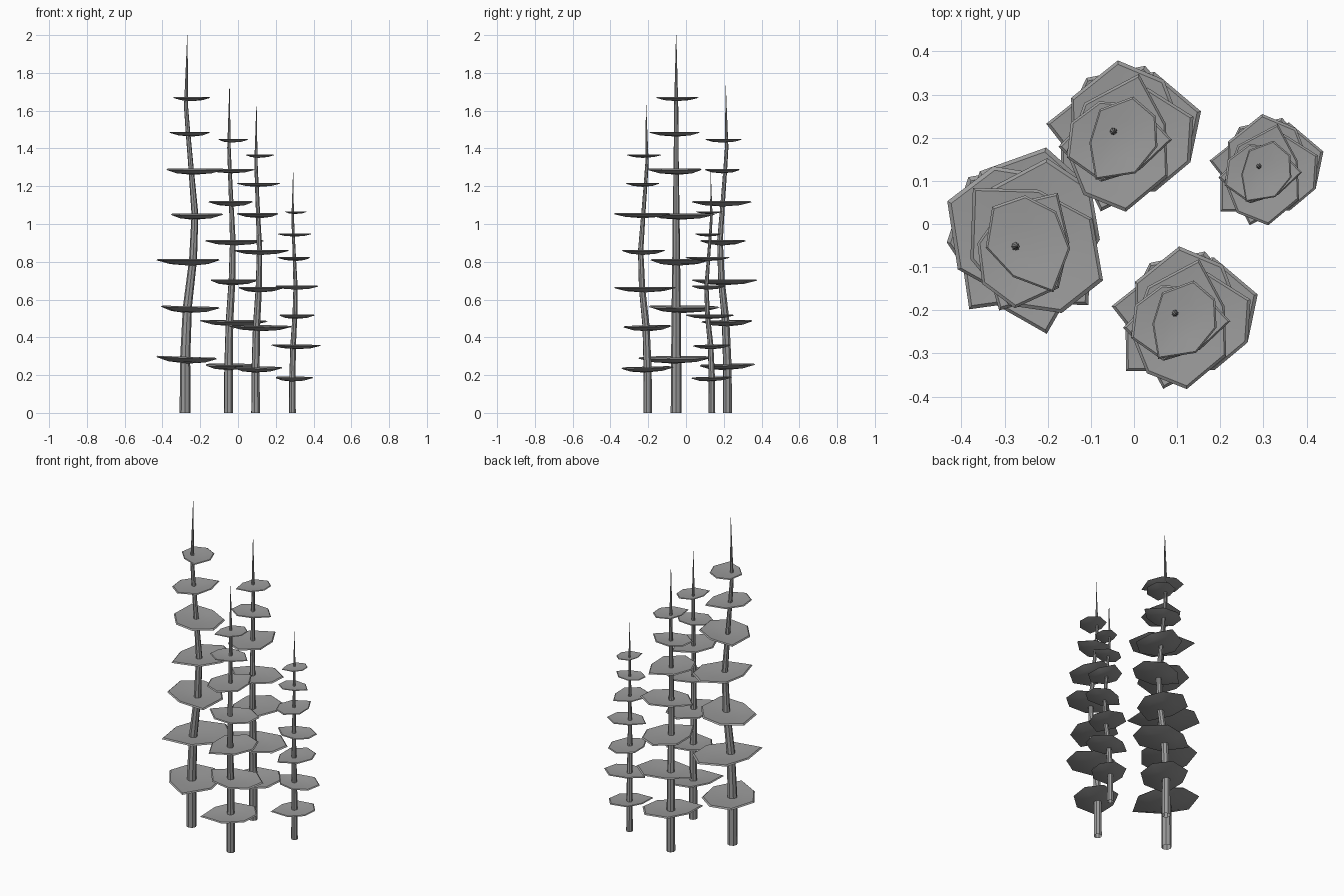
import bpy, bmesh, math
from mathutils import Matrix, Vector

if "Cube" in bpy.data.objects:
    bpy.data.objects.remove(bpy.data.objects["Cube"], do_unlink=True)

grey = bpy.data.materials.new("plain_grey")
grey.use_nodes = True
colour = (0.33, 0.33, 0.33, 1)
grey.diffuse_color = colour
grey.node_tree.nodes["Principled BSDF"].inputs["Base Color"].default_value = colour

# Trunk path: height, sideways bend, radius
TRUNK = [(0, 0, .029), (.28, 0, .027), (.56, .012, .024), (.81, .042, .021),
         (1.05, .052, .018), (1.29, .032, .014), (1.5, .014, .012),
         (1.62, .005, .011), (2.0, .012, .001)]
# Branch plates: rim height, centre x, centre y, size, turn, tilt
PLATES = [(.297, .013, -.013, .225, 287, 2), (.565, .01, .026, .23, 235, 1.5),
          (.815, .03, .003, .225, 314, 0), (1.055, .045, .017, .205, 243, 0),
          (1.293, .04, .011, .205, 135, 0), (1.488, .037, 0, .158, 60, 0),
          (1.672, .037, 0, .135, 296, 0)]
# Uneven seven-sided outline shared by every plate
OUTLINE = [(.89, .03), (.34, .62), (-.34, .68), (-.82, .32),
           (-.89, -.27), (-.31, -.68), (.35, -.48)]
# Plate section from upper centre to underside: reach, height
SECTION = [(.5, -.035), (.95, 0), (1, -.03), (.6, -.12)]
# Trees: x, y, scale, turn
TREES = {"tall": (-.28, -.052, 1, 0), "back": (-.05, .219, .867, -60),
         "front": (.093, -.203, .818, -60), "small": (.288, .137, .638, -60)}


def loft(name, rings, top_centre=None, end_centre=None):
    """Skin counter-clockwise rings listed from top to bottom."""
    bm = bmesh.new()
    loops = [[bm.verts.new(p) for p in ring] for ring in rings]
    n = len(loops[0])
    for a, b in zip(loops, loops[1:]):
        for i in range(n):
            j = (i + 1) % n
            bm.faces.new((a[i], b[i], b[j], a[j]))
    if top_centre:
        v = bm.verts.new(top_centre)
        for i in range(n):
            bm.faces.new((loops[0][i], loops[0][(i + 1) % n], v))
    if end_centre:
        v = bm.verts.new(end_centre)
        for i in range(n):
            bm.faces.new((loops[-1][(i + 1) % n], loops[-1][i], v))
    for f in bm.faces:
        f.smooth = True
    mesh = bpy.data.meshes.new(name)
    bm.to_mesh(mesh)
    bm.free()
    mesh.materials.append(grey)
    mesh.set_sharp_from_angle(angle=math.radians(30))
    return mesh


def circle(z, x, r, sides=8):
    steps = [2 * math.pi * i / sides for i in range(sides)]
    return [(x + r * math.cos(a), r * math.sin(a), z) for a in steps]


def place(name, mesh, matrix):
    ob = bpy.data.objects.new(name, mesh)
    bpy.context.collection.objects.link(ob)
    ob.matrix_world = matrix


trunk = loft("trunk", [circle(*row) for row in reversed(TRUNK)])
plate = loft("branch_plate",
             [[(x * s, y * s, h) for x, y in OUTLINE] for s, h in SECTION],
             (0, 0, -.05), (0, 0, -.16))

# Same tree repeated at several sizes
for tree, (x, y, size, turn) in TREES.items():
    base = (Matrix.Translation((x, y, 0))
            @ Matrix.Rotation(math.radians(turn), 4, 'Z') @ Matrix.Scale(size, 4))
    place(tree + "_tree_trunk", trunk, base)
    for i, (z, cx, cy, r, spin, tilt) in enumerate(PLATES):
        place(f"{tree}_tree_plate_{i + 1}", plate,
              base @ Matrix.Translation((cx, cy, z))
              @ Matrix.Rotation(math.radians(tilt), 4, 'Y')
              @ Matrix.Rotation(math.radians(spin), 4, 'Z') @ Matrix.Scale(r, 4))
